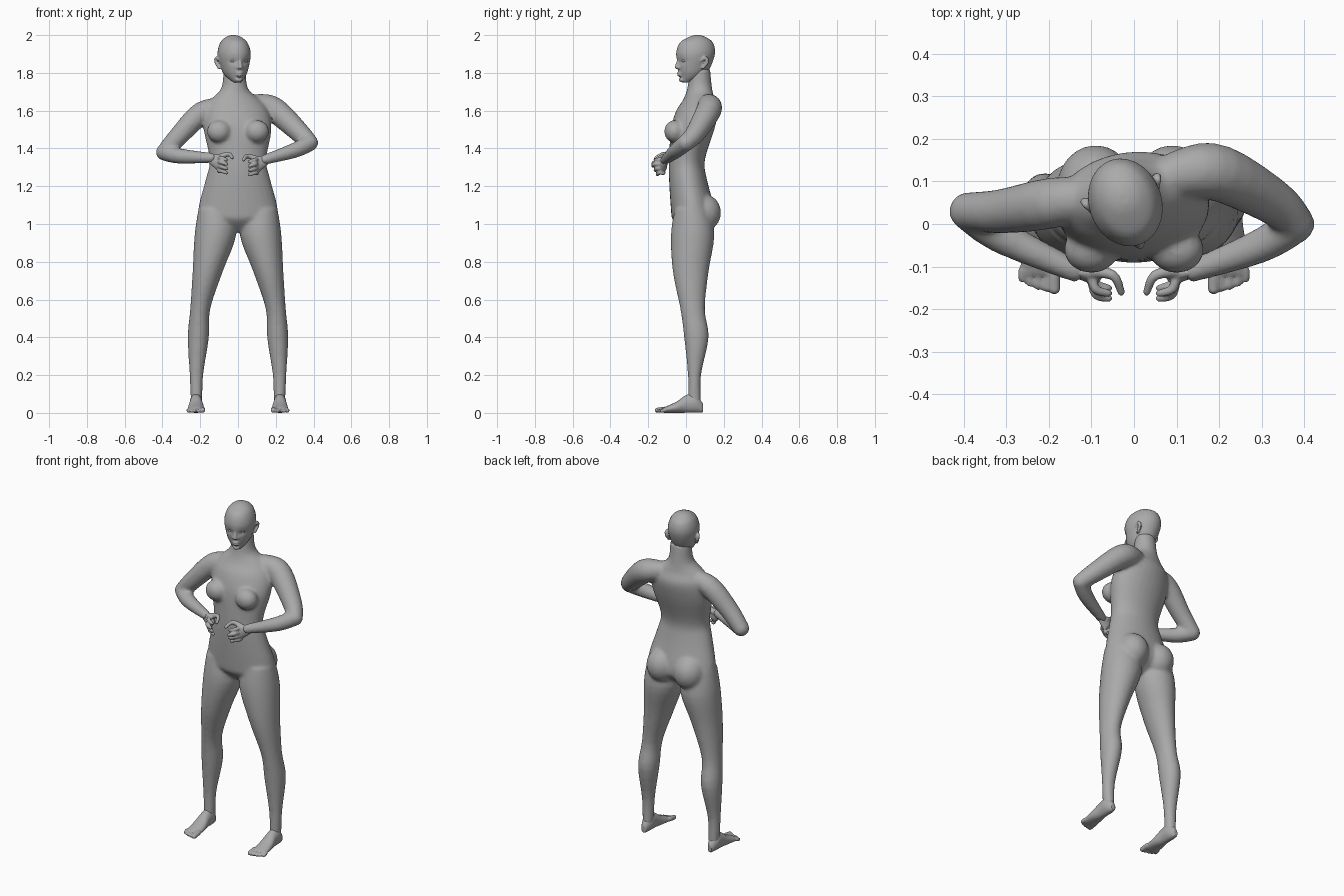
import bpy, bmesh, math
from mathutils import Vector, Matrix

if "Cube" in bpy.data.objects:
    bpy.data.objects.remove(bpy.data.objects["Cube"])

grey = bpy.data.materials.new("plain grey")
grey.use_nodes = True
tone = (.4, .4, .4, 1)
grey.diffuse_color = tone
grey.node_tree.nodes["Principled BSDF"].inputs["Base Color"].default_value = tone


def resample(rows, steps=4):
    """Smooth spline through rows of numbers."""
    rows = [Vector(row) for row in rows]
    result = []
    for i, (start, end) in enumerate(zip(rows, rows[1:])):
        leave = (end - rows[max(i - 1, 0)]) / 2
        arrive = (rows[min(i + 2, len(rows) - 1)] - start) / 2
        for step in range(steps):
            t = step / steps
            ease = t * t * (3 - 2 * t)
            result.append(start * (1 - ease) + end * ease
                          + leave * (t * (1 - t) ** 2) - arrive * (t * t * (1 - t)))
    return result + [rows[-1]]


def circle(count):
    angles = [k * math.tau / count for k in range(count)]
    return [(math.cos(angle), math.sin(angle)) for angle in angles]


def skin(bm, rings):
    """Bridge rings into a closed form."""
    loops = [[bm.verts.new(point) for point in ring] for ring in rings]
    for low, high in zip(loops, loops[1:]):
        for i in range(len(low)):
            bm.faces.new((low[i - 1], low[i], high[i], high[i - 1]))
    bm.faces.new(loops[0][::-1])
    bm.faces.new(loops[-1])


def stack(bm, rows, side=1):
    """Level oval sections: height, front, back, half width and, off the midline, x."""
    rings = []
    for row in resample(rows):
        height, front, back, half = row[:4]
        x = side * row[4] if len(row) > 4 else 0
        middle, depth = (front + back) / 2, (back - front) / 2
        rings.append([(x + half * c, middle + depth * s, height) for c, s in circle(28)])
    skin(bm, rings)


def ball(bm, center, radii):
    place = Matrix.Translation(center) @ Matrix.Diagonal((*radii, 1))
    bmesh.ops.create_uvsphere(bm, u_segments=20, v_segments=12, radius=1, matrix=place)


def tube(bm, rows, side=1, flat=1):
    """Round-ended limb along x, y, z with a radius."""
    points = resample([(side * x, y, z, radius) for x, y, z, radius in rows])
    rings = []
    for i, point in enumerate(points):
        ahead, behind = points[min(i + 1, len(points) - 1)], points[max(i - 1, 0)]
        turn = Vector((ahead - behind)[:3]).to_track_quat('Z', 'Y')
        center, radius = Vector(point[:3]), point[3]
        rings.append([center + turn @ Vector((radius * flat * c, radius * s, 0)) for c, s in circle(16)])
    skin(bm, rings)
    for end in (points[0], points[-1]):
        ball(bm, end[:3], [end[3] * flat] * 3)


def finish(name, bm, voxel, smoothing):
    """Fuse overlapping forms into one soft skin."""
    bmesh.ops.recalc_face_normals(bm, faces=bm.faces)
    mesh = bpy.data.meshes.new(name)
    bm.to_mesh(mesh)
    bm.free()
    part = bpy.data.objects.new(name, mesh)
    bpy.context.collection.objects.link(part)
    fuse = part.modifiers.new("fuse", 'REMESH')
    fuse.mode, fuse.voxel_size = 'VOXEL', voxel
    soften = part.modifiers.new("soften", 'SMOOTH')
    soften.iterations = smoothing
    simplify = part.modifiers.new("simplify", 'DECIMATE')
    simplify.ratio = .5
    bpy.ops.object.select_all(action='DESELECT')
    part.select_set(True)
    bpy.context.view_layer.objects.active = part
    bpy.ops.object.convert(target='MESH')
    part.data.materials.clear()
    part.data.materials.append(grey)
    bpy.ops.object.shade_smooth_by_angle(angle=math.radians(35))
    return part


# Torso and neck, with the chest twisted towards the left
body = bmesh.new()
stack(body, [(.96, -.01, .07, .03), (1.02, -.07, .14, .18), (1.08, -.08, .15, .21),
             (1.24, -.09, .11, .17), (1.34, -.09, .1, .15), (1.5, -.08, .15, .18),
             (1.6, -.05, .17, .17), (1.66, -.01, .15, .13), (1.72, .01, .14, .07), (1.82, .02, .13, .06)])
for vert in body.verts:
    amount = min(max((vert.co.z - 1.3) / .4, 0), 1)
    vert.co = Matrix.Rotation(math.radians(14) * amount ** 2, 3, 'Z') @ vert.co

# Chest, seat and legs on both sides
for side in (-1, 1):
    ball(body, (side * .1, -.06, 1.49), (.065, .056, .06))
    ball(body, (side * .09, .09, 1.06), (.09, .096, .1))
    stack(body, [(1.08, -.06, .12, .09, .12), (.94, -.08, .15, .11, .12), (.75, -.07, .12, .08, .16),
                 (.55, -.03, .1, .053, .2), (.4, -.01, .12, .056, .21), (.2, .01, .08, .036, .22),
                 (.05, .01, .08, .03, .22)], side)

# Arms, the left one drawn back and higher
left_elbow, right_elbow = (.38, 0, 1.43, .045), (-.39, .03, 1.38, .045)
left_wrist, right_wrist = (.14, -.11, 1.34, .027), (-.14, -.11, 1.35, .027)
tube(body, [(.04, .1, 1.64, .04), (.12, .12, 1.63, .06), (.2, .12, 1.6, .067), (.33, .05, 1.48, .054), left_elbow])
tube(body, [left_elbow, (.3, -.05, 1.39, .041), left_wrist])
tube(body, [(-.07, .07, 1.63, .04), (-.19, .05, 1.59, .06), (-.31, .03, 1.47, .053), right_elbow])
tube(body, [right_elbow, (-.31, -.03, 1.36, .041), right_wrist])
finish("body", body, .009, 8)

# Head, modelled facing forward and then turned
head = bmesh.new()
stack(head, [(1.75, -.08, -.04, .02), (1.78, -.09, .03, .05), (1.82, -.1, .07, .07), (1.9, -.11, .1, .086),
             (1.96, -.09, .09, .07), (1.99, -.04, .05, .04), (2, -.01, .02, .01)])
for vert in head.verts:
    # Eye sockets
    distance = math.hypot((abs(vert.co.x) - .034) / 2, vert.co.z - 1.865) / .012
    if vert.co.y < 0:
        vert.co.y += .012 * math.exp(-distance ** 2)
tube(head, [(0, -.1, 1.87, .007), (0, -.11, 1.83, .011)])
for lip in (1.787, 1.8):
    ball(head, (0, -.094, lip), (.02, .012, .007))
ball(head, (0, -.083, 1.763), (.02, .014, .012))
eyes = bmesh.new()
for side in (-1, 1):
    # Nostrils, ears and eyes
    ball(head, (side * .011, -.1, 1.828), (.008, .011, .007))
    tube(head, [(.08, .01, 1.825, .007), (.09, .03, 1.86, .01), (.09, .02, 1.88, .008), (.08, 0, 1.865, .006)], side)
    ball(eyes, (side * .034, -.082, 1.863), (.015, .012, .008))
turned = Matrix.Translation((-.022, .055, 0)) @ Matrix.Rotation(math.radians(19), 4, 'Z')
for part in (finish("head", head, .005, 4), finish("eyes", eyes, .002, 1)):
    part.matrix_world = turned

for side, label, wrist in ((1, "left", left_wrist), (-1, "right", right_wrist)):
    # Palm, four curled fingers and a thumb
    hand = bmesh.new()
    level = wrist[2]
    tube(hand, [(.15, -.11, level, .026), (.095, -.12, level - .026, .042)], side, .5)
    for finger in range(4):
        height = level - .023 * finger
        short = .012 * abs(finger - 1)
        knuckle, bend = (.1, -.12, height, .012), (.09, short - .165, height, .011)
        tip = (.06, short - .175, height - .01, .009)
        tube(hand, [knuckle, bend, tip], side)
    tube(hand, [(.11, -.11, level, .017), (.05, -.12, level + .02, .012), (.03, -.16, level, .009)], side)
    finish(label + "_hand", hand, .004, 4)

    # Arched foot: each section has y, height and half width
    foot = bmesh.new()
    rings = []
    for y, height, half in resample([(.09, .05, .015), (.05, .1, .032), (0, .095, .034), (-.05, .06, .042), (-.12, .028, .046)]):
        rings.append([(side * .222 + half * c, y, height * (1 + s) / 2) for c, s in circle(20)])
    skin(foot, rings)
    # Toes, largest on the inner side
    for toe in range(5):
        x = .187 + .019 * toe
        radius = .01 if toe else .014
        tip = .0015 * toe ** 2 - .152
        tube(foot, [(x, -.11, radius + .006, radius), (x, tip, radius, radius)], side)
    finish(label + "_foot", foot, .005, 4)
